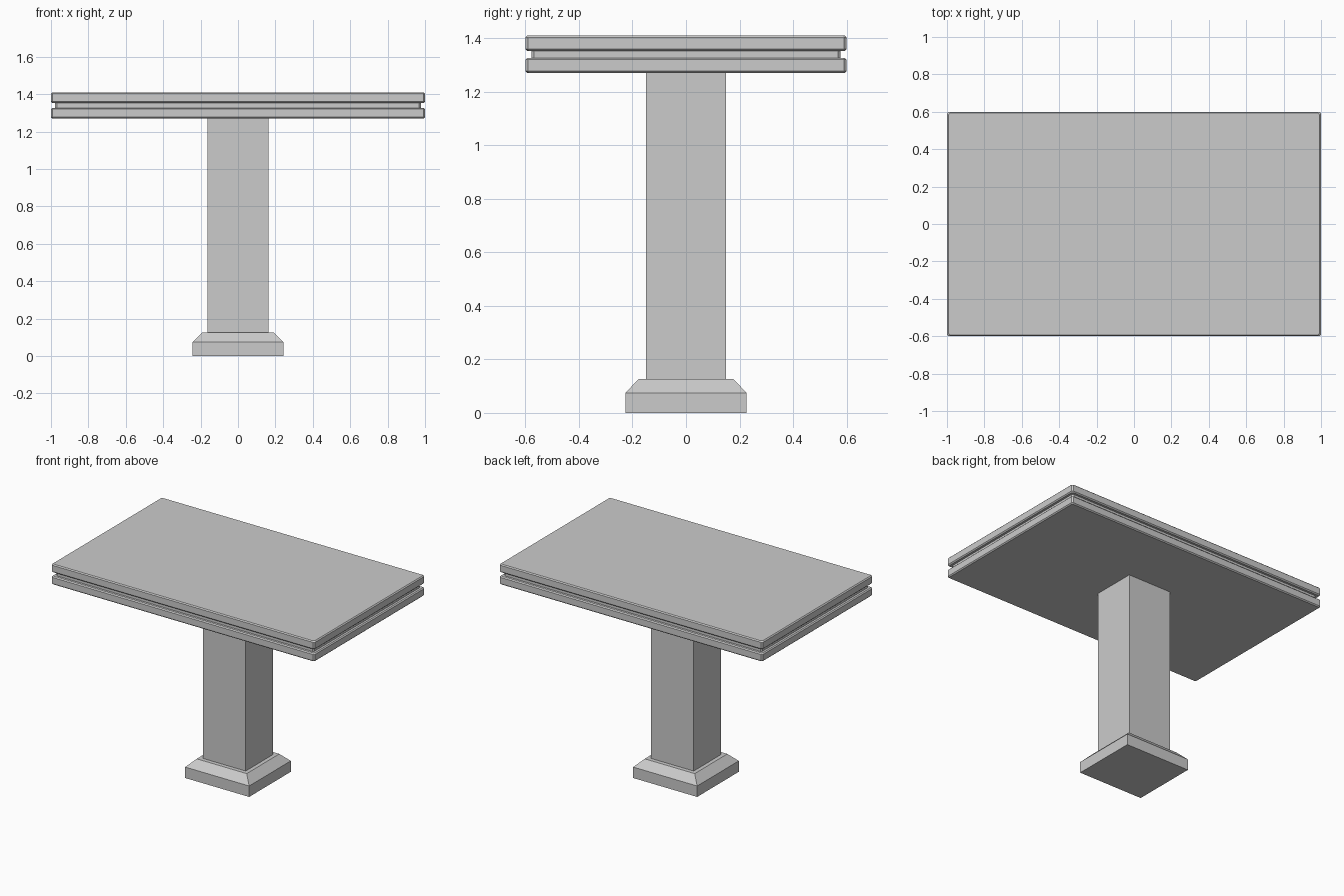
import bpy, bmesh

if "Cube" in bpy.data.objects:
    bpy.data.objects.remove(bpy.data.objects["Cube"])


def loft(name, rings, corner=0.0):
    """Stack rectangular rings (half_x, half_y, z), optionally with cut corners."""
    bm = bmesh.new()
    loops = []
    for hx, hy, z in rings:
        if corner:
            c = corner
            pts = [(hx, -hy + c), (hx, hy - c), (hx - c, hy), (-hx + c, hy),
                   (-hx, hy - c), (-hx, -hy + c), (-hx + c, -hy), (hx - c, -hy)]
        else:
            pts = [(hx, -hy), (hx, hy), (-hx, hy), (-hx, -hy)]
        loops.append([bm.verts.new((x, y, z)) for x, y in pts])
    n = len(loops[0])
    for low, high in zip(loops, loops[1:]):
        for i in range(n):
            j = (i + 1) % n
            bm.faces.new((low[i], low[j], high[j], high[i]))
    bm.faces.new(loops[0][::-1])
    bm.faces.new(loops[-1])
    bmesh.ops.recalc_face_normals(bm, faces=bm.faces)
    mesh = bpy.data.meshes.new(name)
    bm.to_mesh(mesh)
    bm.free()
    obj = bpy.data.objects.new(name, mesh)
    bpy.context.collection.objects.link(obj)
    return obj


# Foot: square block with a sloped shoulder
loft("foot", [(0.243, 0.226, 0), (0.243, 0.226, 0.075), (0.19, 0.177, 0.127)])

# Column
loft("column", [(0.163, 0.149, 0.127), (0.163, 0.149, 1.27)])

# Table top: two chamfered slabs with a recessed groove between them
X, Y, B, G = 1.0, 0.6, 0.007, 0.022
top = [(X - B, Y - B, 1.27), (X, Y, 1.27 + B),
       (X, Y, 1.327 - B), (X - B, Y - B, 1.327),
       (X - G, Y - G, 1.327), (X - G, Y - G, 1.353),
       (X - B, Y - B, 1.353), (X, Y, 1.353 + B),
       (X, Y, 1.41 - B), (X - B, Y - B, 1.41)]
loft("table_top", top, corner=0.009)
